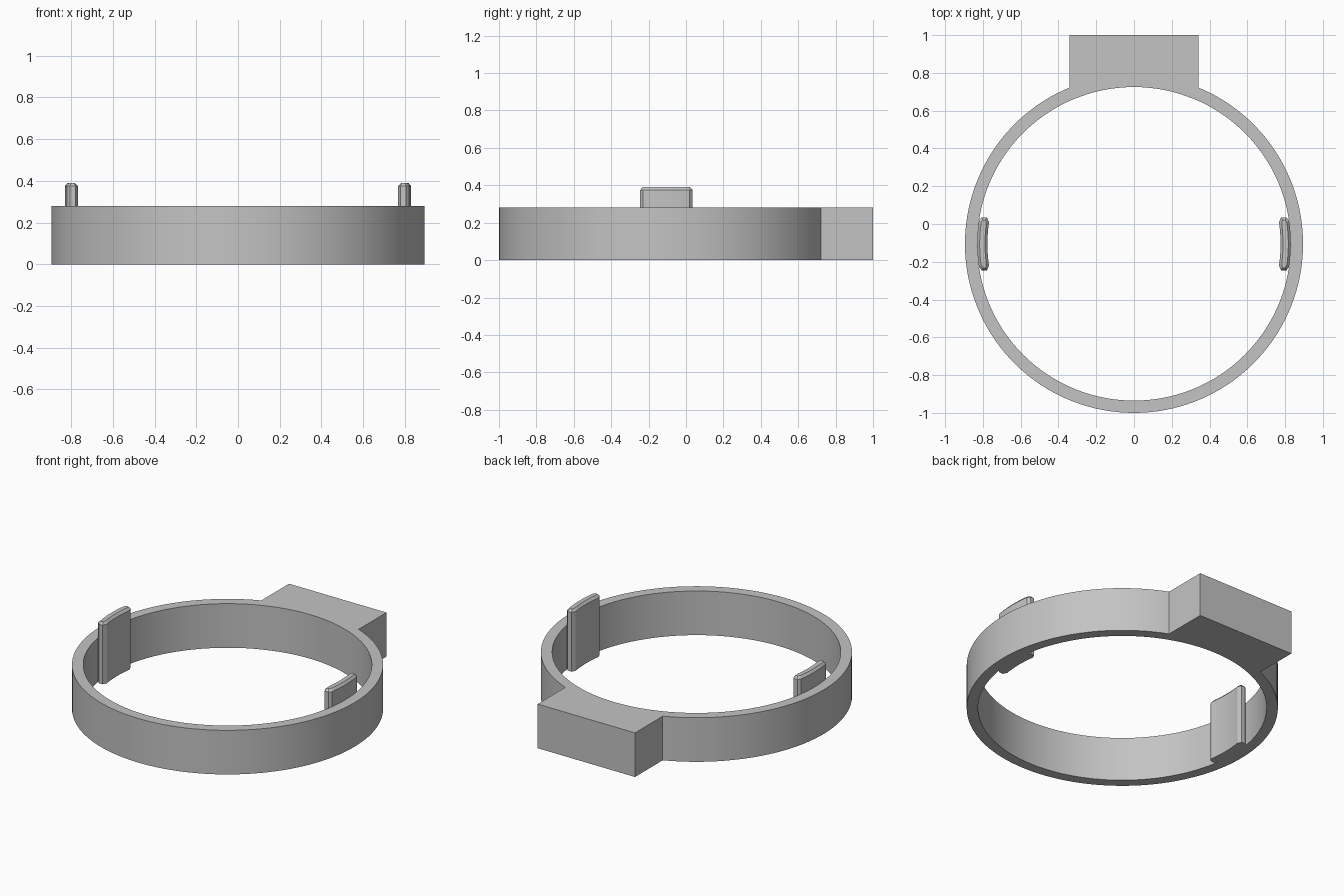
import bpy, bmesh, math

cube = bpy.data.objects.get("Cube")
if cube:
    bpy.data.objects.remove(cube, do_unlink=True)

CENTRE_Y = -0.105
OUTER, INNER, HEIGHT = 0.895, 0.83, 0.28
HALF_BLOCK, BLOCK_BACK = 0.342, 1.0 - CENTRE_Y

grey = bpy.data.materials.new("plain grey")
grey.use_nodes = True
colour = (0.55, 0.55, 0.55, 1)
grey.diffuse_color = colour
grey.node_tree.nodes["Principled BSDF"].inputs["Base Color"].default_value = colour


def finish(bm, name):
    bmesh.ops.recalc_face_normals(bm, faces=bm.faces)
    mesh = bpy.data.meshes.new(name)
    bm.to_mesh(mesh)
    bm.free()
    mesh.materials.append(grey)
    obj = bpy.data.objects.new(name, mesh)
    obj.location.y = CENTRE_Y
    bpy.context.collection.objects.link(obj)
    bpy.ops.object.select_all(action="DESELECT")
    obj.select_set(True)
    bpy.context.view_layer.objects.active = obj
    bpy.ops.object.shade_smooth_by_angle(angle=math.radians(20))


def loop(bm, points, z):
    return [bm.verts.new((x, y, z)) for x, y in points]


def bridge(bm, a, b):
    for i in range(len(a)):
        j = (i + 1) % len(a)
        bm.faces.new((a[i], a[j], b[j], b[i]))


# Ring whose outline widens into a rectangular block at the back
join = math.asin(HALF_BLOCK / OUTER)
corner = math.atan2(HALF_BLOCK, BLOCK_BACK)


def outline_radius(t):
    if abs(t) >= join:
        return OUTER
    if abs(t) > corner:
        return HALF_BLOCK / abs(math.sin(t))
    return BLOCK_BACK / math.cos(t)


steps = 120
arc = [join + (2 * math.pi - 2 * join) * i / steps for i in range(steps + 1)]
arc = [t if t <= math.pi else t - 2 * math.pi for t in arc]
back = [-corner + 2 * corner * i / 12 for i in range(13)]
angles = arc + back
outer = [(outline_radius(t) * math.sin(t), outline_radius(t) * math.cos(t)) for t in angles]
inner = [(INNER * math.sin(t), INNER * math.cos(t)) for t in angles]

bm = bmesh.new()
loops = [loop(bm, outer, 0), loop(bm, outer, HEIGHT),
         loop(bm, inner, HEIGHT), loop(bm, inner, 0)]
for k in range(4):
    bridge(bm, loops[k], loops[(k + 1) % 4])
finish(bm, "ring_with_block")


# Curved clips standing against the inside wall, chamfered at ends and top
def clip_profile(side, inset):
    r_out, r_in = 0.83 - inset, 0.776 + inset
    end = 0.14 - inset

    def curve(r, half):
        ys = [half * (i / 4 - 1) for i in range(9)]
        return [(side * math.sqrt(r * r - y * y), y) for y in ys]

    outside = curve(r_out, end - 0.015)
    inside = curve(r_in, end - 0.025)[::-1]
    x_out, x_in = 0.806 - inset / 2, 0.779 + inset / 2
    return (outside + [(side * x_out, end), (side * x_in, end)]
            + inside + [(side * x_in, -end), (side * x_out, -end)])


for side, name in ((1, "left_clip"), (-1, "right_clip")):
    bm = bmesh.new()
    low = loop(bm, clip_profile(side, 0), 0)
    shoulder = loop(bm, clip_profile(side, 0), 0.375)
    top = loop(bm, clip_profile(side, 0.013), 0.39)
    bridge(bm, low, shoulder)
    bridge(bm, shoulder, top)
    bm.faces.new(low)
    bm.faces.new(top)
    finish(bm, name)
